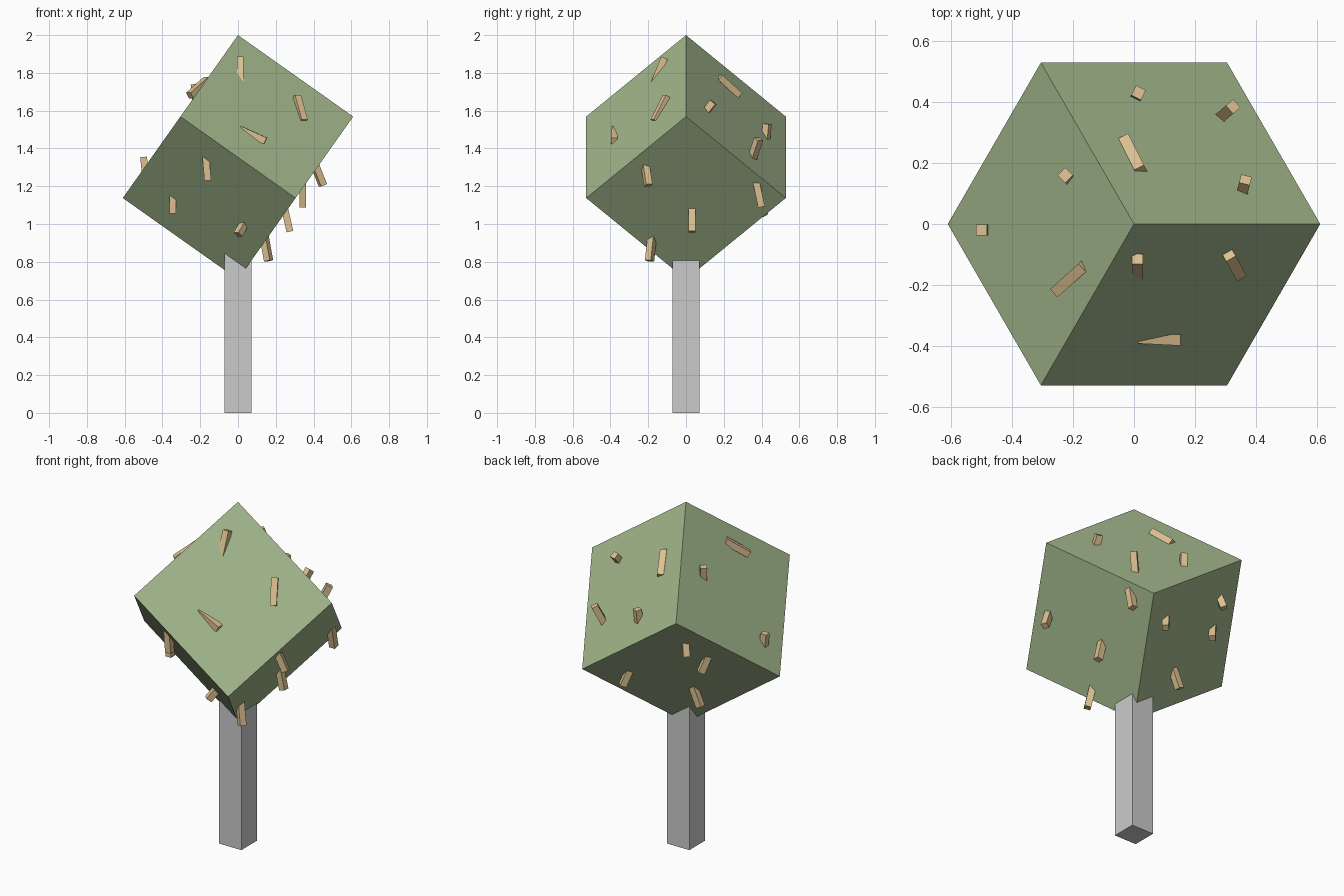
import bpy
from math import sin, cos, radians, sqrt
from mathutils import Matrix, Vector

if "Cube" in bpy.data.objects:
    bpy.data.objects.remove(bpy.data.objects["Cube"])


def material(name, color):
    m = bpy.data.materials.new(name)
    m.diffuse_color = (*color, 1)
    m.use_nodes = True
    m.node_tree.nodes["Principled BSDF"].inputs["Base Color"].default_value = m.diffuse_color
    return m


def box(name, size, matrix, mat=None):
    bpy.ops.mesh.primitive_cube_add(size=1)
    o = bpy.context.object
    o.name = name
    o.data.transform(Matrix.Diagonal((*size, 1)))
    o.matrix_world = matrix
    if mat:
        o.data.materials.append(mat)
    return o


green = material("green", (0.36, 0.47, 0.26))
wood = material("wood", (0.72, 0.53, 0.28))

# Square post running up into the lower corner of the cube
box("post", (0.144, 0.144, 0.86), Matrix.Translation((0, 0, 0.43)))

# Cube balanced on one corner
edge = 0.747
axes = [Vector((sqrt(2 / 3) * cos(radians(a)), sqrt(2 / 3) * sin(radians(a)), sqrt(1 / 3)))
        for a in (180, 300, 60)]
turn = Matrix(axes).transposed().to_4x4()
box("cube_head", (edge,) * 3,
    Matrix.Translation((0, 0, 2 - edge * sqrt(3) / 2)) @ turn, green)

# Pegs: centre of outer end, outward direction
pegs = [
    # right lower face
    ((0.45, -0.20, 1.205), (4, 1.5, -10)),
    ((0.343, 0.40, 1.09), (0, 2.8, -13)),
    ((0.275, 0.032, 0.96), (2.5, 0, -11)),
    ((0.162, -0.193, 0.805), (2.2, -1.3, -12)),
    # front lower face
    ((-0.16, -0.405, 1.23), (1, 0, -12)),
    ((-0.345, -0.137, 1.055), (0, 0, -1)),
    ((0.0, -0.275, 0.945), (-4, -4, -7)),
    # back lower face
    ((-0.285, 0.405, 1.32), (-2, 2, -8)),
    ((-0.30, 0.29, 1.19), (3, 3, -10)),
    ((0.125, 0.41, 1.045), (3, 3, -10)),
    ((-0.195, 0.145, 0.905), (-4, 0, -9)),
    # front upper face
    ((0.012, -0.115, 1.88), (0, 4, 10)),
    ((0.31, -0.10, 1.675), (-2.5, 4.5, 9)),
    ((0.145, -0.38, 1.44), (10, -0.5, -4.5)),
    # back upper face
    ((0.022, 0.175, 1.775), (3, -6, 5.5)),
    ((0.365, 0.145, 1.645), (1, 4, 5)),
    ((0.015, 0.43, 1.53), (0.5, 1, 10)),
    ((0.325, 0.385, 1.45), (3.5, 3, 9)),
    # left upper face
    ((-0.225, 0.16, 1.74), (-1, 1, 10)),
    ((-0.255, -0.22, 1.68), (-5, -4.5, -4.5)),
    ((-0.50, -0.02, 1.355), (-1, 0, 10)),
]
length = 0.15
for i, (end, out) in enumerate(pegs):
    d = Vector(out).normalized()
    rot = d.to_track_quat('Z', 'Y').to_matrix().to_4x4()
    box(f"peg_{i + 1}", (0.036, 0.036, length),
        Matrix.Translation(Vector(end) - d * length / 2) @ rot, wood)
